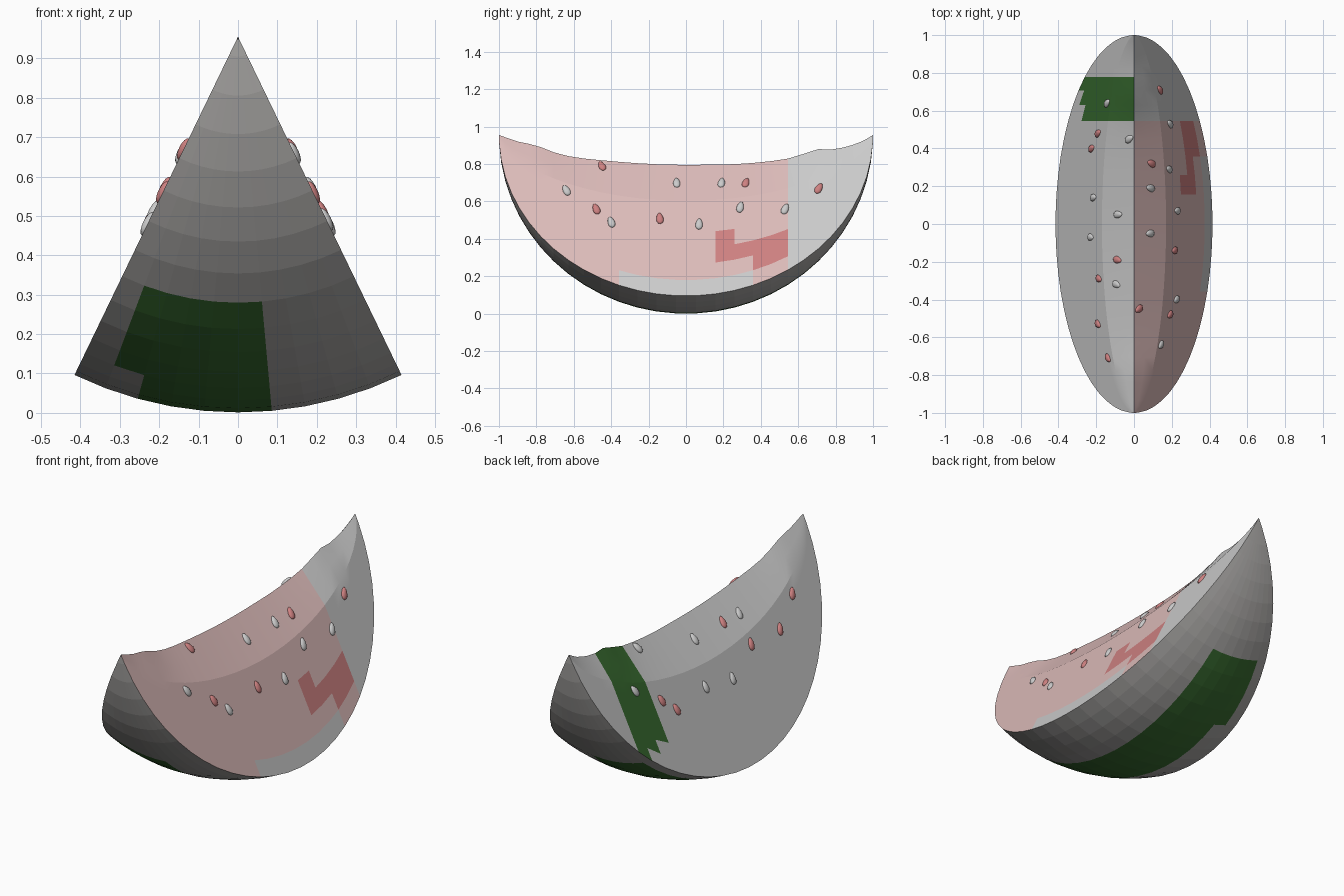
import bpy, bmesh, math, random
from mathutils import Vector, Matrix

if "Cube" in bpy.data.objects:
    bpy.data.objects.remove(bpy.data.objects["Cube"])

random.seed(4)
R = 0.955                          # radius of the rind and height of the wedge tip
HALF = math.radians(25.8)          # half opening angle of the wedge
TAN = math.tan(HALF)
THETAS = [0.4] + [3 + 6 * i for i in range(30)] + [179.6]
# worn ridge line seen from the side: (y, z)
RIDGE = [(-1, .955), (-.9, .92), (-.8, .9), (-.7, .86), (-.6, .835), (-.4, .815),
         (-.2, .80), (0, .795), (.3, .80), (.5, .82), (.6, .84), (.65, .865),
         (.7, .88), (.8, .877), (.9, .905), (.95, .925), (1, .955)]


def material(name, *rgb):
    m = bpy.data.materials.new(name)
    m.diffuse_color = (*rgb, 1)
    m.use_nodes = True
    m.node_tree.nodes["Principled BSDF"].inputs["Base Color"].default_value = m.diffuse_color
    return m


GREY = material("pale", .55, .54, .53)
PINK = material("pink", .72, .50, .49)
RED = material("red", .62, .22, .22)
GREEN = material("green", .04, .15, .03)
DARK = material("rind_grey", .40, .39, .38)


def ridge_z(y):
    for (y0, z0), (y1, z1) in zip(RIDGE, RIDGE[1:]):
        if y <= y1:
            return z0 + (z1 - z0) * (y - y0) / (y1 - y0)
    return RIDGE[-1][1]


def band_x(y):
    """Half width of the worn band beside the ridge."""
    return 0.17 * max(0, 1 - y * y) ** 0.6


def cut_point(y, z):
    """Point on the right-hand flesh surface and its outward normal."""
    xb = band_x(y)
    zb = R - xb / TAN
    if z <= zb:
        return Vector(((R - z) * TAN, y, z)), Vector((math.cos(HALF), 0, math.sin(HALF)))
    zr = ridge_z(y)
    t = min(1, (zr - z) / (zr - zb))
    return Vector((xb * t, y, z)), Vector((zr - zb, 0, xb)).normalized()


def flesh_row(th):
    y, r = -math.cos(th), R * math.sin(th)
    xb, zr = band_x(y), ridge_z(y)
    zb, xr = R - xb / TAN, r * math.sin(HALF)
    half = []
    for k in range(7):
        x = xr + (xb - xr) * k / 6
        half.append((x, R - x / TAN))
    half += [(xb * .5, (zb + zr) / 2)]
    row = half + [(0, zr)] + [(-x, z) for x, z in reversed(half)]
    return [(x, y, z) for x, z in row]


def rind_row(th):
    y, r = -math.cos(th), R * math.sin(th)
    angs = [HALF * (k / 5 - 1) for k in range(11)]
    return [(r * math.sin(a), y, R - r * math.cos(a)) for a in angs]


def skin(name, row_fn, mats, pick):
    """Loft rows of points along y; pick() chooses a material per face."""
    bm = bmesh.new()
    rows = [[bm.verts.new(p) for p in row_fn(math.radians(t))] for t in THETAS]
    for a, b in zip(rows, rows[1:]):
        for j in range(len(a) - 1):
            f = bm.faces.new((a[j], b[j], b[j + 1], a[j + 1]))
            f.material_index = pick(f.calc_center_median())
    me = bpy.data.meshes.new(name)
    bm.to_mesh(me)
    bm.free()
    for m in mats:
        me.materials.append(m)
    ob = bpy.data.objects.new(name, me)
    bpy.context.collection.objects.link(ob)
    return ob


def flesh_colour(c):
    if c.x > 0 and .2 < c.y < .58 and .28 < c.z < .42:
        return 2
    if c.x < 0 and .5 < c.y < .8 and c.z > .4:
        return 3
    return 1 if c.x > 0 and c.y < .5 and c.z > .2 else 0


# Flesh: two flat cut sides and the worn band on top
flesh = skin("flesh", flesh_row, (GREY, PINK, RED, GREEN), flesh_colour)
bpy.context.view_layer.objects.active = flesh
flesh.select_set(True)
bpy.ops.object.shade_smooth_by_angle(angle=math.radians(12))

# Rind: faceted ellipsoid segment underneath
skin("rind", rind_row, (DARK, GREEN),
     lambda c: 1 if -.28 < c.x < .07 and c.z < .3 else 0)

# Seeds: flat drops on one side, repeated half a turn round on the other
SEEDS = [(-.48, .56), (-.40, .49), (-.14, .51), (.07, .48), (.29, .57), (.53, .56),
         (.71, .67), (-.45, .79), (-.05, .70), (.19, .70), (.32, .70), (-.64, .66)]


def add_seed(index, y, z, turn):
    p, n = cut_point(y, z)
    along = Vector((0, -.7 * y, -1))
    along = (along - n * along.dot(n)).normalized()
    side = along.cross(n)
    frame = Matrix((side, along, n)).transposed().to_4x4()
    frame.translation = p
    bm = bmesh.new()
    bmesh.ops.create_uvsphere(bm, u_segments=12, v_segments=8, radius=1)
    for v in bm.verts:
        taper = 1 + .25 * v.co.y
        v.co = Vector((v.co.x * .019 * taper, v.co.y * .033, v.co.z * .012))
    bm.transform(Matrix.Rotation(turn, 4, 'Z') @ frame)
    for f in bm.faces:
        f.smooth = True
    me = bpy.data.meshes.new("seed")
    bm.to_mesh(me)
    bm.free()
    me.materials.append(RED if random.random() < .35 else GREY)
    bpy.context.collection.objects.link(bpy.data.objects.new(f"seed_{index}", me))


for i, (y, z) in enumerate(SEEDS):
    add_seed(i, y, z, 0)
    add_seed(i + len(SEEDS), y, z, math.pi)
